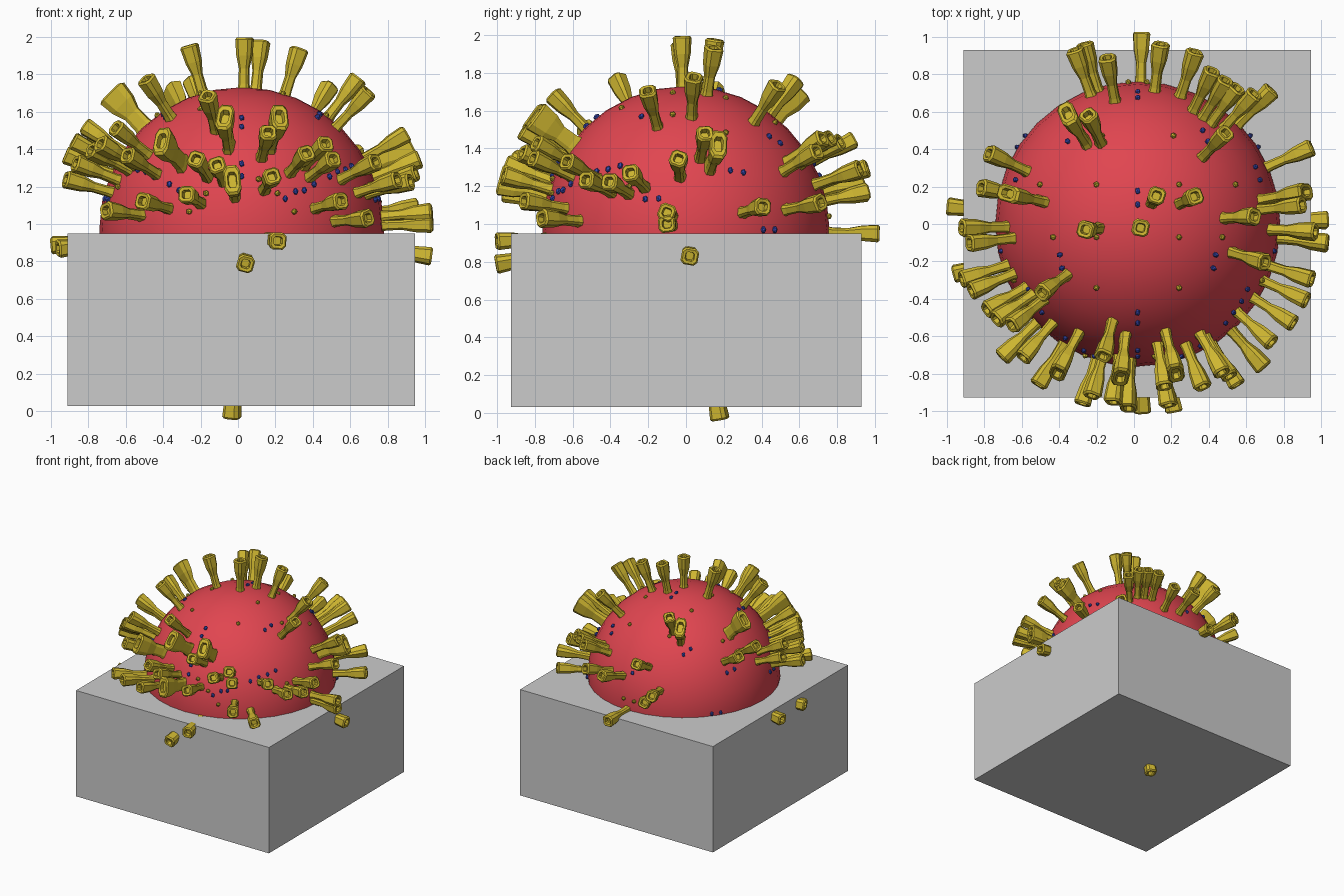
import bpy, bmesh, math, random
from mathutils import Vector, Matrix

if "Cube" in bpy.data.objects:
    bpy.data.objects.remove(bpy.data.objects["Cube"])

random.seed(4)
C = Vector((0.02, 0, 0.97))   # globe centre
R = 0.76                      # globe radius


def material(name, rgb):
    m = bpy.data.materials.new(name)
    m.diffuse_color = (*rgb, 1)
    m.use_nodes = True
    m.node_tree.nodes["Principled BSDF"].inputs["Base Color"].default_value = m.diffuse_color
    return m


def add_object(name, bm, mat=None):
    bmesh.ops.recalc_face_normals(bm, faces=bm.faces)
    me = bpy.data.meshes.new(name)
    bm.to_mesh(me)
    bm.free()
    ob = bpy.data.objects.new(name, me)
    bpy.context.collection.objects.link(ob)
    if mat:
        me.materials.append(mat)
    return ob


def frame(d, roll=0.0):
    """Matrix whose z axis is d and whose y axis points uphill."""
    d = d.normalized()
    up = Vector((0, 0, 1)) if abs(d.z) < 0.95 else Vector((0, 1, 0))
    x = up.cross(d).normalized()
    m = Matrix((x, d.cross(x), d)).transposed().to_4x4()
    return Matrix.Translation(C) @ m @ Matrix.Rotation(roll, 4, 'Z')


def on_sphere(a, b, r=1.0):
    return math.sqrt(max(0.0, r * r - a * a - b * b))


# stand block
bm = bmesh.new()
bmesh.ops.create_cube(bm, size=1, matrix=Matrix.Translation((0.018, 0.002, 0.49))
                      @ Matrix.Diagonal((1.855, 1.855, 0.92, 1)))
add_object("stand_block", bm)

# globe
bm = bmesh.new()
bmesh.ops.create_uvsphere(bm, u_segments=32, v_segments=16, radius=R,
                          matrix=Matrix.Translation(C))
globe = add_object("globe", bm, material("red", (0.75, 0.06, 0.08)))
for p in globe.data.polygons:
    p.use_smooth = True

# spike tips seen from above (x, y), the front (x, z) and the right (y, z)
TOP = [(.035, -.02), (.12, .15), (.32, .145), (-.255, -.03), (.63, .04), (.48, .475),
       (-.24, .57), (.41, .8), (.48, .75), (.54, .71), (.63, .68), (-.14, .87),
       (-.31, .91), (-.26, .94), (.14, .94), (.32, .9), (-.76, .37), (-.8, .19),
       (-.48, -.36), (-.9, -.02), (-.86, -.1), (-.9, -.29), (-.85, -.35),
       (-.77, -.45), (-.72, -.5), (-.64, -.53), (.88, .1), (.93, -.29), (.72, -.62)]
FRONT = [(-.16, 1.67), (.16, 1.48), (-.22, 1.34), (-.11, 1.31), (.18, 1.25),
         (-.27, 1.155), (-.5, 1.12), (-.69, 1.07), (.54, 1.12), (.68, 1.03),
         (.36, 1.37), (.5, 1.34), (.46, 1.42), (-.58, 1.36), (.21, .91), (.04, .79),
         (-.94, .87)]
RIGHT = [(-.2, 1.69), (-.04, 1.34), (-.1, 1.06), (-.1, 1.0), (.02, .83),
         (-.52, 1.23), (-.4, 1.22), (.40, 1.09), (.70, 1.11)]

tips = [(Vector((x - C.x, y, on_sphere(x - C.x, y))), 1) for x, y in TOP]
tips += [(Vector((x - C.x, -on_sphere(x - C.x, z - C.z), z - C.z)), 1) for x, z in FRONT]
tips += [(Vector((on_sphere(y, z - C.z), y, z - C.z)), 1) for y, z in RIGHT]
# wide double-width spikes
for x, y in [(-.35, .58), (-.66, .16), (.9, .17), (-.4, -.78)]:
    tips.append((Vector((x - C.x, y, on_sphere(x - C.x, y))), 1.8))
for x, z in [(-.07, 1.56), (.22, 1.56), (-.03, 1.23)]:
    tips.append((Vector((x - C.x, -on_sphere(x - C.x, z - C.z), z - C.z)), 1.8))
# low spikes on the left, the back and the underside
tips += [(Vector(d), 1) for d in [(-.97, .09, -.08), (.02, .98, -.02), (-.05, .17, -.95)]]

# (radius, distance from centre): flared stem with a hollow tip
PROFILE = [(.034, .73), (.027, .78), (.026, .86), (.040, .93), (.046, 1.015),
           (.038, 1.025), (.024, 1.022), (.020, .99)]

bm = bmesh.new()
for d, wide in tips:
    roll = random.uniform(-.4, .4) if wide == 1 else random.uniform(-.2, .2)
    m = frame(d, roll)
    rings = []
    for r, h in PROFILE:
        ring = []
        for k in range(4):                # chamfered square section
            for off in (-.25, .25):
                a = (k + .5) * math.pi / 2 + off
                ring.append(bm.verts.new(m @ Vector((1.15 * r * math.cos(a),
                                                     1.15 * r * wide * math.sin(a), h))))
        rings.append(ring)
    for lo, hi in zip(rings, rings[1:]):
        for i in range(8):
            j = (i + 1) % 8
            bm.faces.new((lo[i], lo[j], hi[j], hi[i]))
    bm.faces.new(rings[0])
    bm.faces.new(rings[-1])
yellow = material("yellow", (0.62, 0.47, 0.03))
add_object("spikes", bm, yellow)


def bead(bm, d, size):
    m = frame(d) @ Matrix.Translation((0, 0, R + .002)) @ Matrix.Diagonal((*size, 1))
    bmesh.ops.create_icosphere(bm, subdivisions=1, radius=1, matrix=m)


def mirrored(points):
    for x, y in points:
        for s in ((1, -1) if x else (1,)):
            yield Vector((s * x, y, on_sphere(x, y, R)))


# small blue bead pairs, mirrored left to right
bm = bmesh.new()
for d in mirrored([(0, .69), (0, .14), (0, -.5), (0, -.69), (.41, -.2), (.64, .27),
                   (.36, .47), (.62, .44), (.57, -.38), (.49, -.5), (.36, -.63),
                   (.72, -.18), (.26, -.69)]):
    tangent = Vector((0, 1, 0)) - d * (d.y / d.length_squared)
    for s in (-1, 1):
        bead(bm, d + tangent.normalized() * s * .037, (.015, .02, .015))
add_object("blue_beads", bm, material("blue", (0.04, 0.07, 0.45)))

# small yellow beads, mirrored left to right
bm = bmesh.new()
for d in mirrored([(.22, .21), (.22, -.07), (.22, -.34), (.19, .47), (.52, .21),
                   (.45, -.07), (.05, .755), (.28, -.70), (.09, -.705), (.19, -.71),
                   (.66, -.30)]):
    bead(bm, d, (.017, .017, .017))
add_object("yellow_beads", bm, yellow)
